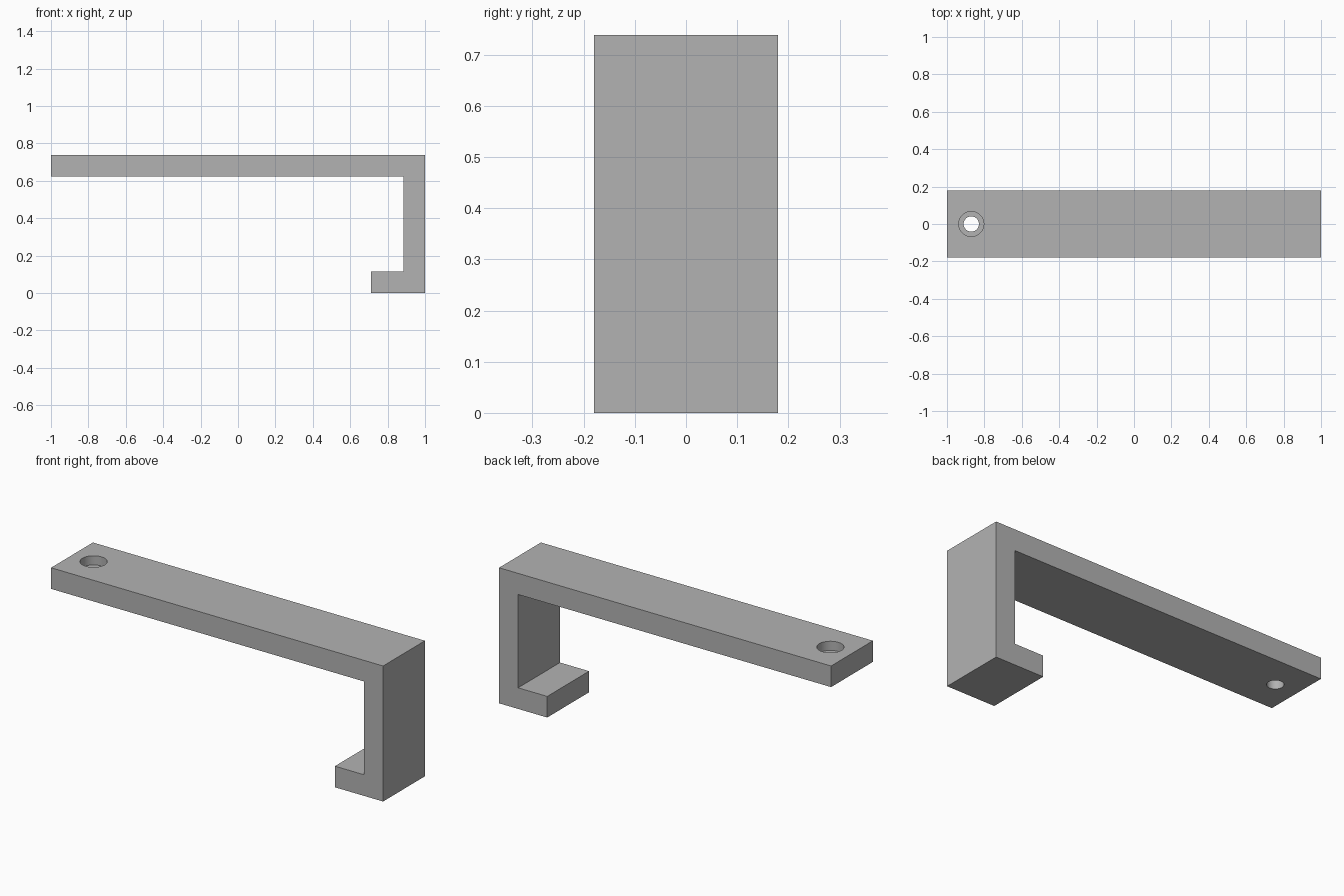
import bpy
import bmesh
from mathutils import Matrix

cube = bpy.data.objects.get("Cube")
if cube:
    bpy.data.objects.remove(cube)

HALF_WIDTH, TOP, THICK = 0.18, 0.738, 0.115
HOLE_X = -0.87

grey = bpy.data.materials.new("plain grey")
grey.use_nodes = True
colour = (0.45, 0.45, 0.45, 1)
grey.diffuse_color = colour
grey.node_tree.nodes["Principled BSDF"].inputs["Base Color"].default_value = colour


def make_object(name, bm):
    bmesh.ops.recalc_face_normals(bm, faces=bm.faces)
    mesh = bpy.data.meshes.new(name)
    bm.to_mesh(mesh)
    bm.free()
    mesh.materials.append(grey)
    obj = bpy.data.objects.new(name, mesh)
    bpy.context.collection.objects.link(obj)
    return obj


def drill(target, name, radius, bottom, top):
    """Cut a vertical round hole through the arm."""
    bm = bmesh.new()
    bmesh.ops.create_cone(bm, cap_ends=True, segments=48, radius1=radius,
                          radius2=radius, depth=top - bottom,
                          matrix=Matrix.Translation((HOLE_X, 0, (top + bottom) / 2)))
    cutter = make_object(name, bm)
    cutter.hide_render = True
    cutter.hide_set(True)
    cutter.display_type = 'WIRE'
    cut = target.modifiers.new(name, 'BOOLEAN')
    cut.operation = 'DIFFERENCE'
    cut.solver = 'EXACT'
    cut.object = cutter


# Hooked bracket: side profile extruded across its width
inner = 1 - THICK
profile = [(-1, TOP), (-1, TOP - THICK), (inner, TOP - THICK), (inner, THICK),
           (0.71, THICK), (0.71, 0), (1, 0), (1, TOP)]
bm = bmesh.new()
face = bm.faces.new([bm.verts.new((x, -HALF_WIDTH, z)) for x, z in profile])
side = bmesh.ops.extrude_face_region(bm, geom=[face])
bmesh.ops.translate(bm, vec=(0, 2 * HALF_WIDTH, 0),
                    verts=[v for v in side["geom"] if isinstance(v, bmesh.types.BMVert)])
bracket = make_object("hook_bracket", bm)

# Screw hole with a counterbore on the upper face
drill(bracket, "screw_hole_cutter", 0.041, TOP - 2 * THICK, TOP + THICK)
drill(bracket, "counterbore_cutter", 0.067, TOP - 0.05, TOP + THICK)

# Apply the cuts and smooth the round walls
bpy.ops.object.select_all(action='DESELECT')
bracket.select_set(True)
bpy.context.view_layer.objects.active = bracket
for modifier in list(bracket.modifiers):
    cutter = modifier.object
    bpy.ops.object.modifier_apply(modifier=modifier.name)
    bpy.data.objects.remove(cutter)
bpy.ops.object.shade_smooth_by_angle()
